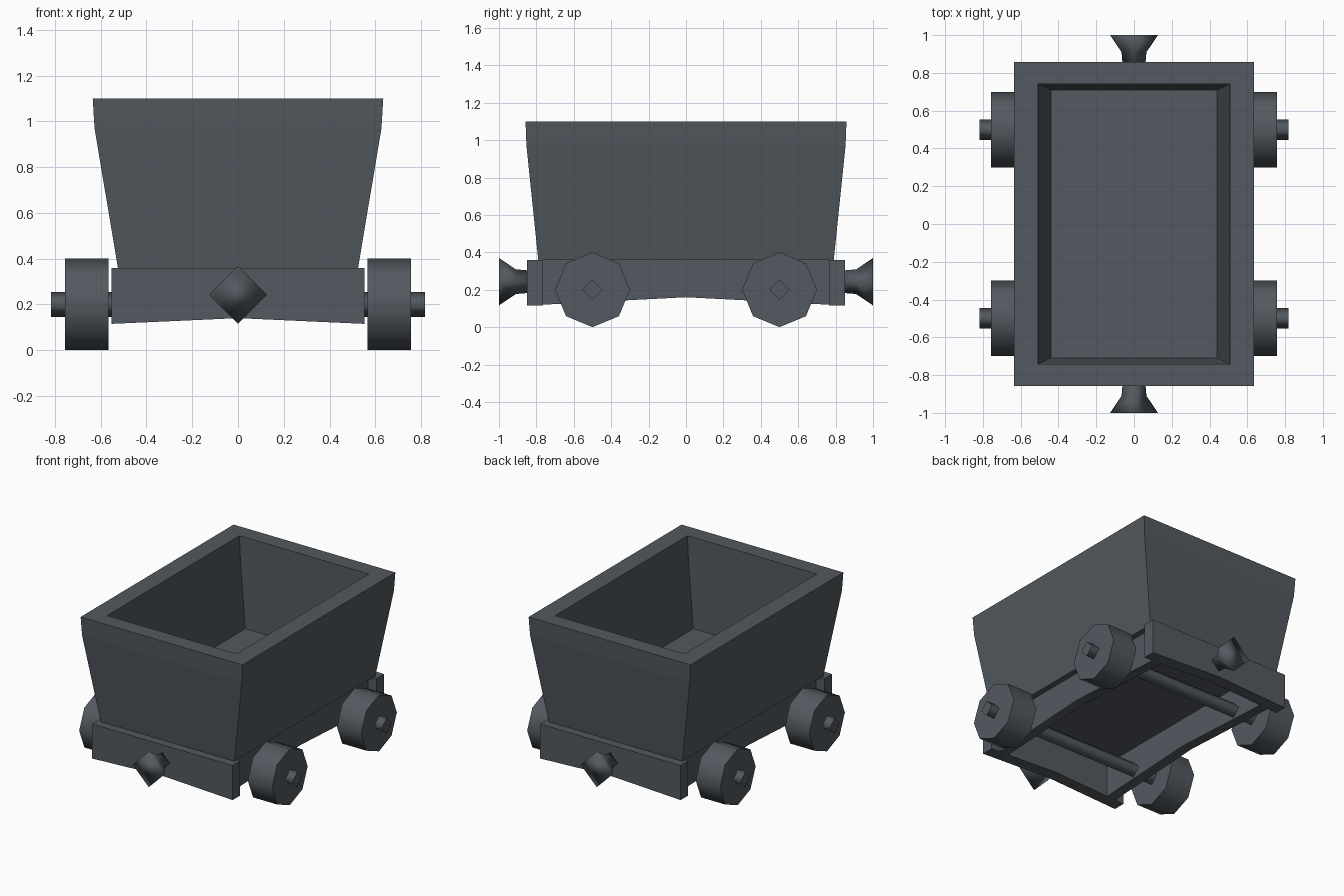
import bpy, bmesh
from math import cos, sin, pi
from mathutils import Matrix

cube = bpy.data.objects.get("Cube")
if cube:
    bpy.data.objects.remove(cube, do_unlink=True)

iron = bpy.data.materials.new("slate_iron")
iron.use_nodes = True
colour = (0.085, 0.1, 0.115, 1)
iron.diffuse_color = colour
iron.node_tree.nodes["Principled BSDF"].inputs["Base Color"].default_value = colour


def finish(name, bm):
    bmesh.ops.recalc_face_normals(bm, faces=bm.faces)
    mesh = bpy.data.meshes.new(name)
    bm.to_mesh(mesh)
    bm.free()
    mesh.materials.append(iron)
    obj = bpy.data.objects.new(name, mesh)
    bpy.context.collection.objects.link(obj)
    return obj


def loft(bm, rings):
    """Skin a list of equal-length point rings and cap both ends."""
    loops = [[bm.verts.new(p) for p in ring] for ring in rings]
    n = len(loops[0])
    sides = []
    for a, b in zip(loops, loops[1:]):
        for i in range(n):
            j = (i + 1) % n
            sides.append(bm.faces.new((a[i], a[j], b[j], b[i])))
    caps = [bm.faces.new(loops[0]), bm.faces.new(loops[-1])]
    return sides, caps


def turned(name, sides, profile, matrix, sharp_caps=True):
    """Turned part: profile of (distance, radius), smooth around the axis."""
    bm = bmesh.new()
    rings = [[matrix @ Matrix.Translation((r * cos(2 * pi * i / sides),
                                           r * sin(2 * pi * i / sides), d)).translation
              for i in range(sides)] for d, r in profile]
    walls, caps = loft(bm, rings)
    for f in walls:
        f.smooth = True
    for f in caps:
        f.smooth = not sharp_caps
        for e in f.edges:
            e.smooth = not sharp_caps
    return finish(name, bm)


def rect(hx, hy, z):
    return [(-hx, -hy, z), (hx, -hy, z), (hx, hy, z), (-hx, hy, z)]


# Tub: outer wall, flat rim and hollow inside in one skin
bm = bmesh.new()
loft(bm, [rect(0.525, 0.79, 0.36), rect(0.627, 0.853, 0.97), rect(0.635, 0.858, 1.10),
          rect(0.508, 0.742, 1.10), rect(0.5, 0.738, 0.97), rect(0.44, 0.71, 0.47)])
finish("tub", bm)


def arched_beam(name, half, top, end_z, mid_z, lo, hi, along_x):
    """Beam with a shallow arched underside, extruded from lo to hi."""
    outline = [(-half, top), (half, top), (half, end_z), (0, mid_z), (-half, end_z)]
    bm = bmesh.new()
    loft(bm, [[(u, d, z) if along_x else (d, u, z) for u, z in outline] for d in (lo, hi)])
    finish(name, bm)


for s, end, side in ((-1, "front", "right"), (1, "back", "left")):
    # Frame
    arched_beam(end + "_beam", 0.553, 0.36, 0.115, 0.14, s * 0.765, s * 0.85, True)
    arched_beam(side + "_beam", 0.767, 0.36, 0.12, 0.16, s * 0.415, s * 0.485, False)

    # Flared buffer
    out = Matrix.Translation((0, 0, 0.243)) @ Matrix.Rotation(-s * pi / 2, 4, "X")
    turned(end + "_buffer", 4, [(0.84, 0.06), (0.91, 0.066), (1.0, 0.127)], out, False)

    # Axle and its two wheels
    across = Matrix.Translation((0, s * 0.5, 0.2)) @ Matrix.Rotation(pi / 2, 4, "Y")
    turned(end + "_axle", 4, [(-0.817, 0.054), (0.817, 0.054)], across)
    for w, wheel_side in ((-1, "right"), (1, "left")):
        turned(f"{end}_{wheel_side}_wheel", 8,
               [(w * 0.567, 0.2), (w * 0.757, 0.2)], across)
